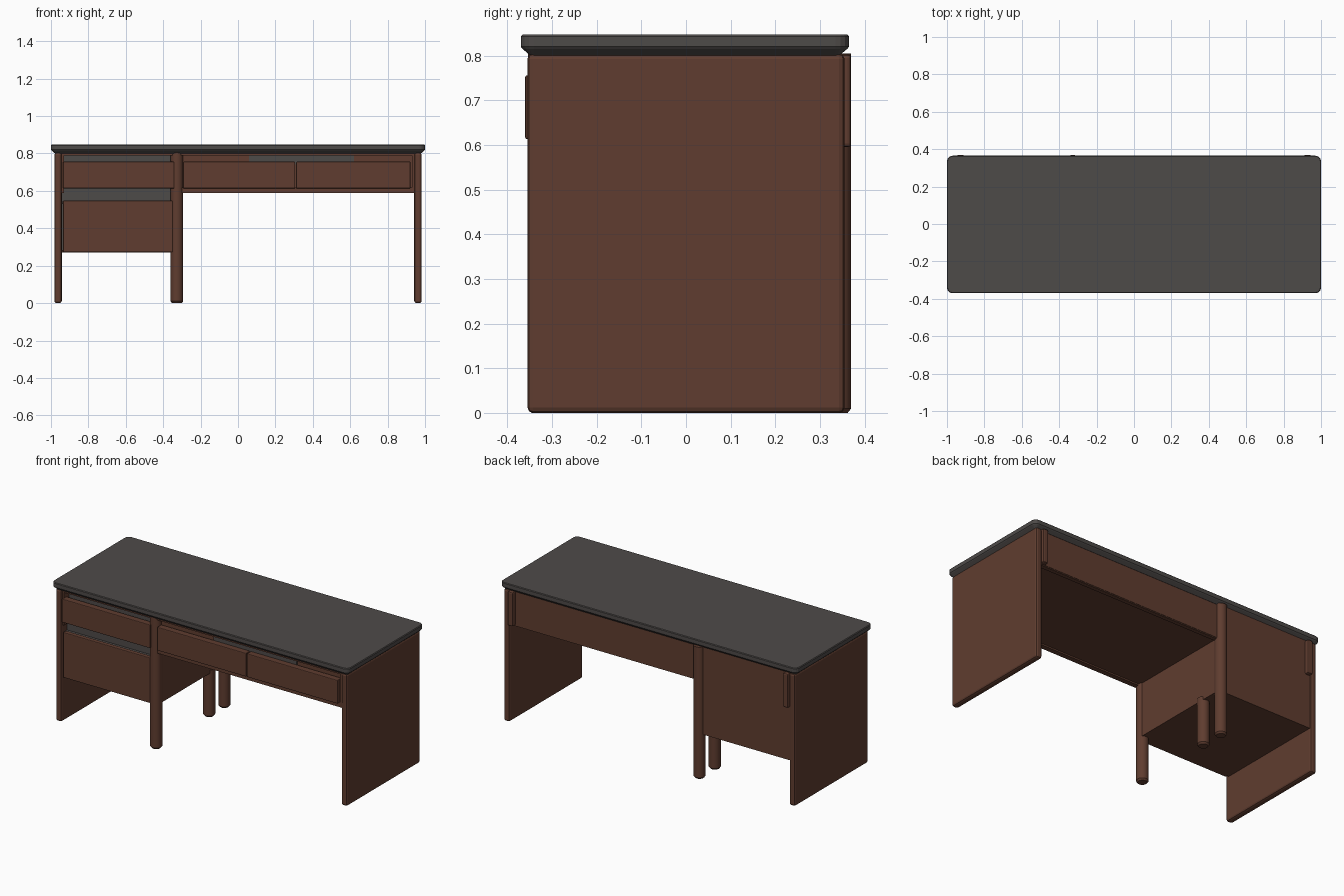
import bpy, bmesh, math

if "Cube" in bpy.data.objects:
    bpy.data.objects.remove(bpy.data.objects["Cube"])


def material(name, rgb):
    m = bpy.data.materials.new(name)
    m.diffuse_color = (*rgb, 1)
    m.use_nodes = True
    m.node_tree.nodes["Principled BSDF"].inputs["Base Color"].default_value = m.diffuse_color
    return m


BROWN = material("walnut brown", (0.115, 0.046, 0.029))
GREY = material("charcoal grey", (0.076, 0.069, 0.066))


def finish(name, bm, mat):
    bmesh.ops.recalc_face_normals(bm, faces=bm.faces)
    me = bpy.data.meshes.new(name)
    bm.to_mesh(me)
    bm.free()
    me.materials.append(mat)
    ob = bpy.data.objects.new(name, me)
    bpy.context.collection.objects.link(ob)
    return ob


def box(name, x0, x1, y0, y1, z0, z1, mat=BROWN, bevel=0.0):
    bm = bmesh.new()
    bmesh.ops.create_cube(bm, size=1)
    for v in bm.verts:
        v.co = ((x0 + x1) / 2 + v.co.x * (x1 - x0),
                (y0 + y1) / 2 + v.co.y * (y1 - y0),
                (z0 + z1) / 2 + v.co.z * (z1 - z0))
    ob = finish(name, bm, mat)
    if bevel:
        mod = ob.modifiers.new("soft edges", 'BEVEL')
        mod.width = bevel
        mod.segments = 2
    return ob


def leg(name, x, y, z1, r=0.034):
    # round leg with a softened foot
    bm = bmesh.new()
    n, rings = 16, []
    for rad, z in ((r - 0.008, 0), (r, 0.01), (r, z1)):
        rings.append([bm.verts.new((x + rad * math.cos(2 * math.pi * i / n),
                                    y + rad * math.sin(2 * math.pi * i / n), z))
                      for i in range(n)])
    loft(bm, rings)
    ob = finish(name, bm, BROWN)
    smooth(ob)


def loft(bm, rings):
    n = len(rings[0])
    for a, b in zip(rings, rings[1:]):
        for i in range(n):
            bm.faces.new((a[i], a[(i + 1) % n], b[(i + 1) % n], b[i]))
    bm.faces.new(rings[0])
    bm.faces.new(rings[-1])


def smooth(ob):
    bpy.ops.object.select_all(action='DESELECT')
    ob.select_set(True)
    bpy.context.view_layer.objects.active = ob
    bpy.ops.object.shade_smooth_by_angle(angle=math.radians(35))


# desktop: rounded rectangle with the underside edge tapering inward
bm = bmesh.new()
rings = []
for inset, z in ((0.022, 0.80), (0.004, 0.815), (0, 0.82), (0, 0.843), (0.004, 0.847)):
    ring = []
    for cx, cy, start in ((0.97, 0.335, 0), (-0.97, 0.335, 90),
                          (-0.97, -0.34, 180), (0.97, -0.34, 270)):
        for k in range(5):
            a = math.radians(start + k * 22.5)
            ring.append(bm.verts.new((cx + (0.03 - inset) * math.cos(a),
                                      cy + (0.03 - inset) * math.sin(a), z)))
    rings.append(ring)
loft(bm, rings)
finish("desktop", bm, GREY)

# end panels with thicker upper blocks and small back tabs
for side, s in (("left", -1), ("right", 1)):
    xs = sorted((s * 0.942, s * 0.982))
    box(side + "_end_panel", *xs, -0.355, 0.355, 0, 0.805, bevel=0.012)
    xs = sorted((s * 0.93, s * 0.975))
    box(side + "_upper_block", *xs, -0.345, 0.345, 0.59, 0.805)
    xs = sorted((s * 0.91, s * 0.945))
    box(side + "_back_tab", *xs, 0.335, 0.37, 0.595, 0.803, bevel=0.008)

# legs of the drawer cabinet
leg("front_leg", -0.327, -0.32, 0.805)
leg("back_leg", -0.327, 0.336, 0.805)
leg("inner_leg", -0.327, 0.19, 0.29)

# drawer cabinet shell
box("cabinet_side", -0.345, -0.305, -0.33, 0.34, 0.27, 0.805)
box("cabinet_back", -0.945, -0.305, 0.325, 0.347, 0.27, 0.805)
box("cabinet_bottom", -0.945, -0.32, -0.33, 0.335, 0.27, 0.285)
box("cabinet_lining", -0.945, -0.34, -0.30, -0.285, 0.285, 0.802, GREY)
box("cabinet_shelf", -0.945, -0.34, -0.335, -0.29, 0.53, 0.542, GREY)

# knee space frame
box("modesty_panel", -0.31, 0.945, 0.32, 0.342, 0.595, 0.805)
box("drawer_floor", -0.31, 0.945, -0.335, 0.33, 0.598, 0.612)
box("front_lower_rail", -0.30, 0.945, -0.346, -0.315, 0.589, 0.618)
box("back_lower_rail", -0.30, 0.945, 0.315, 0.34, 0.589, 0.606)
box("front_upper_rail", -0.945, 0.945, -0.345, -0.315, 0.79, 0.805)
box("drawer_lining", -0.31, 0.945, -0.315, -0.30, 0.61, 0.802)
box("drawer_gap_panel", 0.06, 0.62, -0.322, -0.314, 0.74, 0.792, GREY)

# drawer fronts
for name, x0, x1, z0, z1, y0 in (
        ("upper_left_drawer", -0.935, -0.342, 0.613, 0.756, -0.36),
        ("lower_left_drawer", -0.935, -0.35, 0.272, 0.548, -0.348),
        ("middle_drawer", -0.293, 0.305, 0.613, 0.756, -0.36),
        ("right_drawer", 0.311, 0.922, 0.613, 0.756, -0.36)):
    box(name, x0, x1, y0, -0.32, z0, z1, bevel=0.004)
